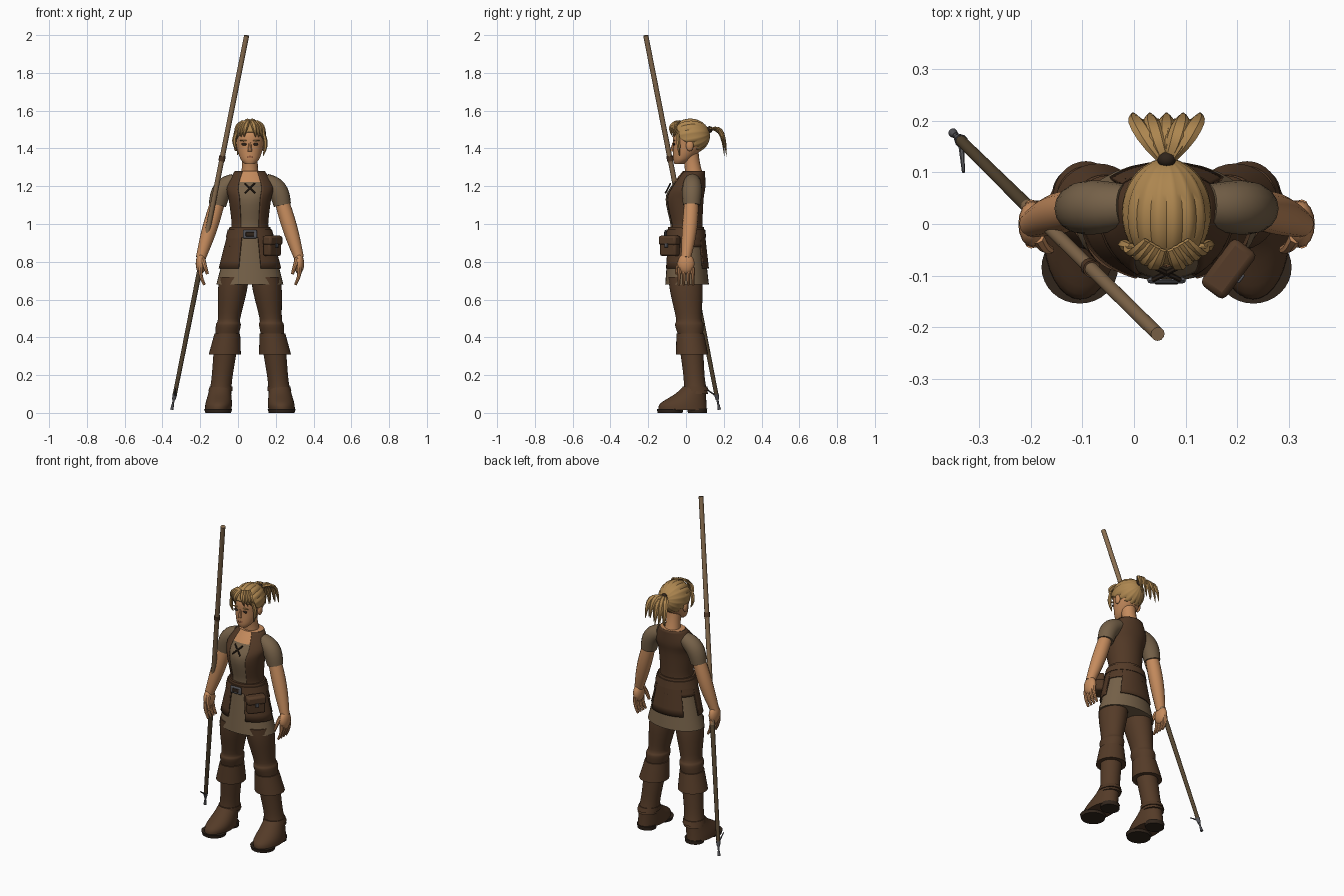
import bpy, bmesh, math, random
from mathutils import Vector, Matrix

if "Cube" in bpy.data.objects:
    bpy.data.objects.remove(bpy.data.objects["Cube"])
random.seed(4)
CENTRE = Vector((.063, 0, 0))  # body centre line
SIDES = (("left_", 1), ("right_", -1))
made = []


def material(name, *rgb):
    m = bpy.data.materials.new(name)
    m.use_nodes = True
    m.diffuse_color = (*rgb, 1)
    m.node_tree.nodes["Principled BSDF"].inputs["Base Color"].default_value = (*rgb, 1)
    return m


SKIN = material("skin", .56, .26, .11)
HAIR = material("blond hair", .42, .24, .08)
LINEN = material("linen", .18, .12, .066)
VEST = material("vest leather", .083, .04, .019)
BOOT = material("boot leather", .09, .044, .021)
DARK = material("dark leather", .03, .018, .011)
WOOD = material("shaft wood", .25, .155, .08)
OLD = material("dark wood", .09, .06, .03)
METAL = material("metal", .09, .09, .1)
LIP = material("lips", .38, .12, .06)


def add(name, bm, mat):
    mesh = bpy.data.meshes.new(name)
    bm.to_mesh(mesh)
    bm.free()
    mesh.materials.append(mat)
    ob = bpy.data.objects.new(name, mesh)
    bpy.context.collection.objects.link(ob)
    made.append(ob)
    return ob


def thicken(ob):
    ob.modifiers.new("thickness", "SOLIDIFY").thickness = .008


def bridge(bm, rings, closed):
    count = len(rings[0])
    for low, high in zip(rings, rings[1:]):
        for j in range(count if closed else count - 1):
            k = (j + 1) % count
            bm.faces.new((low[j], low[k], high[k], high[j]))
    if closed:
        bm.faces.new(rings[0][::-1])
        bm.faces.new(rings[-1])


# Smooth curve through a few cross-sections
def spline(rows, steps=4):
    rows = [Vector(r) for r in rows]
    padded = [rows[0]] + rows + [rows[-1]]
    result = []
    for a, b, c, d in zip(padded, padded[1:], padded[2:], padded[3:]):
        for k in range(steps):
            t = k / steps
            result.append(b + ((c - a) * t + (2 * a - 5 * b + 4 * c - d) * t**2 + (3 * b - a - 3 * c + d) * t**3) / 2)
    return result + [rows[-1]]


# Stacked ellipses (height, width, depth, y), bottom up; an arc makes an open panel
def loft(name, mat, sections, x=0, lean=0, side=1, arc=None, count=32):
    bm = bmesh.new()
    start, end = arc or (0, 360 - 360 / count)
    rings = []
    for z, width, depth, y in spline(sections):
        ring = []
        for j in range(count):
            angle = math.radians(start + (end - start) * j / (count - 1))
            offset = Vector((side * (x + lean * z) + width * math.cos(angle), y + depth * math.sin(angle), z))
            ring.append(bm.verts.new(CENTRE + offset))
        rings.append(ring)
    bridge(bm, rings, arc is None)
    ob = add(name, bm, mat)
    if arc:
        thicken(ob)
    return ob


# Bowed limb between two points, with changing thickness
def limb(name, mat, start, end, thin, thick, bow=(0, 0, 0), bulge=0, flat=1, side=1, steps=8, count=12):
    bm = bmesh.new()
    start, end, bow = Vector(start), Vector(end), Vector(bow)
    mirror = Vector((side, 1, 1))
    points = [CENTRE + mirror * (start.lerp(end, i / steps) + bow * math.sin(math.pi * i / steps))
              for i in range(steps + 1)]
    rings = []
    for i, p in enumerate(points):
        along = (points[min(i + 1, steps)] - points[max(i - 1, 0)]).normalized()
        across = (Vector((1, 0, 0)) - along * along.x).normalized()
        up = along.cross(across) * flat
        radius = thin + (thick - thin) * i / steps + bulge * math.sin(math.pi * i / steps)
        turns = [math.tau * j / count for j in range(count)]
        rings.append([bm.verts.new(p + (across * math.cos(a) + up * math.sin(a)) * radius) for a in turns])
    bridge(bm, rings, True)
    bmesh.ops.recalc_face_normals(bm, faces=bm.faces)
    return add(name, bm, mat)


def blob(name, mat, place, size):
    bm = bmesh.new()
    bmesh.ops.create_uvsphere(bm, u_segments=16, v_segments=10, radius=1)
    bm.transform(Matrix.Translation(CENTRE + Vector(place)) @ Matrix.Diagonal((*size, 1)))
    return add(name, bm, mat)


def box(name, mat, place, size, turn=0, bevel=.006):
    bm = bmesh.new()
    bmesh.ops.create_cube(bm, size=1)
    bm.transform(Matrix.Translation(CENTRE + Vector(place)) @ Matrix.Rotation(math.radians(turn), 4, "Z")
                 @ Matrix.Diagonal((*size, 1)))
    mod = add(name, bm, mat).modifiers.new("bevel", "BEVEL")
    mod.width, mod.segments = bevel, 2


# Shirt with bare neckline, under an open laced vest
torso = [(.96, .108, .09, 0), (1, .097, .087, 0), (1.13, .112, .103, -.01), (1.2, .125, .093, .01), (1.28, .08, .06, .04)]
shirt = loft("shirt", LINEN, [(z, width * .95, depth * .95, y) for z, width, depth, y in torso])
shirt.data.materials.append(SKIN)
for face in shirt.data.polygons:
    spot = face.center - CENTRE
    if spot.z > 1.22 and abs(spot.x) < .055 and spot.y < .05:
        face.material_index = 1
loft("vest", VEST, torso, arc=(-60, 240), count=48)
for label, side in SIDES:
    limb(label + "lace", DARK, (-.026, -.108, 1.165), (.026, -.082, 1.215), .005, .005, side=side, count=6)


# Everything below the waist flares by one rule
def skirt(name, mat, low, high, gap=0, arc=None):
    rows = []
    for z in (low, high):
        drop = .96 - z
        rows.append((z, .106 + .255 * drop + gap, .089 + .095 * drop + gap, .02 * drop))
    loft(name, mat, rows, arc=arc)


skirt("shirt_skirt", LINEN, .68, .97)
skirt("back_vest_panel", VEST, .765, .96, .01, (48, 132))
skirt("left_vest_panel", VEST, .765, .96, .01, (-69, 8))
skirt("right_vest_panel", VEST, .765, .96, .01, (172, 249))
skirt("vest_yoke", VEST, .88, .96, .01, (-69, 249))
skirt("belt", BOOT, .928, .97, .014)
skirt("waist_roll", VEST, .965, .985, .008)
box("buckle", METAL, (0, -.109, .946), (.075, .012, .044))
box("buckle_inset", DARK, (0, -.114, .946), (.045, .006, .022), bevel=.002)
box("pouch", VEST, (.118, -.085, .88), (.105, .05, .1), turn=53, bevel=.012)
box("pouch_flap", BOOT, (.12, -.087, .913), (.112, .058, .05), turn=53, bevel=.012)
box("pouch_clasp", METAL, (.143, -.105, .887), (.02, .008, .022), turn=53, bevel=.002)


# Leg parts follow one slanted centre line
def leg(name, mat, side, *rows):
    loft(name, mat, [(z, width, depth, .06 - .09 * z) for z, width, depth in rows], x=.17, lean=-.12, side=side)


for label, side in SIDES:
    limb(label + "sleeve", LINEN, (.08, .034, 1.225), (.172, .03, 1.1), .043, .046, (.017, 0, .02), .008, side=side, count=16)
    limb(label + "arm", SKIN, (.16, .03, 1.15), (.26, 0, .82), .036, .026, (0, .005, 0), .009, side=side, count=16)
    blob(label + "palm", SKIN, (.26 * side, 0, .79), (.027, .045, .055))
    for k in range(4):
        y = (k - 1.5) * .023
        limb(label + "finger", SKIN, (.262, y, .77), (.24, y * 1.1, .678), .013, .007, (.008, 0, 0), side=side, count=8)
    limb(label + "thumb", SKIN, (.25, -.025, .815), (.225, -.05, .735), .014, .008, (0, -.006, 0), side=side, count=8)
    leg(label + "trouser", BOOT, side, (.4, .06, .062), (.465, .066, .076), (.5, .059, .068), (.64, .076, .086), (.72, .078, .088))
    leg(label + "boot_cuff", BOOT, side, (.31, .085, .085), (.42, .068, .073))
    leg(label + "boot_shaft", BOOT, side, (.1, .06, .066), (.18, .055, .056), (.34, .062, .062))
    leg(label + "ankle_strap", VEST, side, (.115, .064, .072), (.14, .06, .065))
    foot_rows = [(.016, .07, .128, -.018), (.05, .07, .122, -.014), (.1, .061, .082, .024), (.14, .055, .06, .046)]
    loft(label + "foot", BOOT, foot_rows, x=.17, lean=-.1, side=side)
    loft(label + "sole", DARK, [(0, .068, .066, -.084), (.02, .074, .07, -.084)], x=.168, side=side)
    loft(label + "heel", DARK, [(0, .055, .05, .06), (.024, .057, .053, .06)], x=.164, side=side)

# Head and face
limb("neck", SKIN, (0, .045, 1.24), (0, .02, 1.4), .05, .045, bulge=-.006, count=16)
loft("head", SKIN, [(1.318, .026, .024, -.037), (1.345, .05, .05, -.018), (1.41, .071, .08, .012),
                    (1.48, .075, .086, .02), (1.545, .03, .04, .02)])
limb("nose", SKIN, (0, -.066, 1.43), (0, -.073, 1.384), .006, .012, count=8)
blob("mouth", LIP, (0, -.063, 1.355), (.018, .007, .006))
for label, side in SIDES:
    blob(label + "eye", DARK, (.031 * side, -.064, 1.422), (.014, .006, .007))
    blob(label + "ear", SKIN, (.074 * side, .02, 1.415), (.012, .02, .03))
    blob(label + "eyebrow", HAIR, (.033 * side, -.064, 1.442), (.02, .006, .004))

# Ridged hair cap, gathered at the back
bm = bmesh.new()
segments = 48
bmesh.ops.create_uvsphere(bm, u_segments=segments, v_segments=18, radius=1)
for v in bm.verts:
    if round(math.atan2(v.co.y, v.co.x) / math.tau * segments) % 3 == 0:
        v.co *= Vector((.94, .94, 1))
bm.transform(Matrix.Translation(CENTRE + Vector((0, .022, 1.465))) @ Matrix.Diagonal((.087, .105, .094, 1))
             @ Matrix.Rotation(math.radians(-80), 4, "X"))
bmesh.ops.bisect_plane(bm, geom=bm.verts[:] + bm.edges[:] + bm.faces[:], plane_co=(0, -.08, 1.487),
                       plane_no=(0, .56, .83), clear_inner=True)
thicken(add("hair_cap", bm, HAIR))

# Loose fringe and side locks
for label, side in SIDES:
    for k in range(4):
        x, y = .012 + k * .017, k * .012
        limb(label + "fringe", HAIR, (x * .6, y / 2 - .05, 1.545), (x + .018, y - .07, 1.46), .008, .002,
             (.005, -.022, .01), .009, flat=.6, side=side, count=6)
    limb(label + "side_lock", HAIR, (.068, -.045, 1.49), (.07, -.035, 1.375 - .015 * side), .008, .002,
         (.014, 0, 0), .006, side=side, count=6)

# Ponytail of flat tapered strands
blob("hair_tie", DARK, (0, .125, 1.5), (.018, .016, .018))
for k in range(9):
    fan = (k - 4) / 4
    limb("ponytail_strand", HAIR, (0, .115, 1.5), (.065 * fan, .215 - .012 * (k % 2), 1.375 + random.uniform(-.02, .02)),
         .008, .002, (.018 * fan, .02, .05), .013, flat=.5, count=6)

# Long pole carried in the right hand
pole_top = Vector((.046, -.213, 1.998)) - CENTRE
pole_foot = Vector((-.35, .176, .02)) - CENTRE


def pole(name, mat, low, high, thin, thick):
    start, end = [pole_foot.lerp(pole_top, (z - pole_foot.z) / (pole_top.z - pole_foot.z)) for z in (low, high)]
    limb(name, mat, start, end, thin, thick, steps=1)


pole("upper_shaft", WOOD, .74, 1.998, .0135, .0135)
pole("lower_shaft", OLD, .085, .74, .011, .0135)
pole("shaft_band", VEST, 1.335, 1.36, .017, .017)
pole("grip_band", OLD, .9, .925, .015, .015)
pole("socket", METAL, .07, .1, .009, .013)
pole("spike", METAL, .04, .075, .005, .006)
pole("spike_end", METAL, .018, .045, .009, .006)
limb("prong", METAL, pole_foot + Vector((.015, -.016, .07)), pole_foot + Vector((.02, -.076, .11)), .006, .003, count=6)

# Smooth shading with crisp edges
bpy.ops.object.select_all(action="DESELECT")
for ob in made:
    ob.select_set(True)
bpy.context.view_layer.objects.active = made[0]
bpy.ops.object.shade_smooth_by_angle(angle=math.radians(40))
